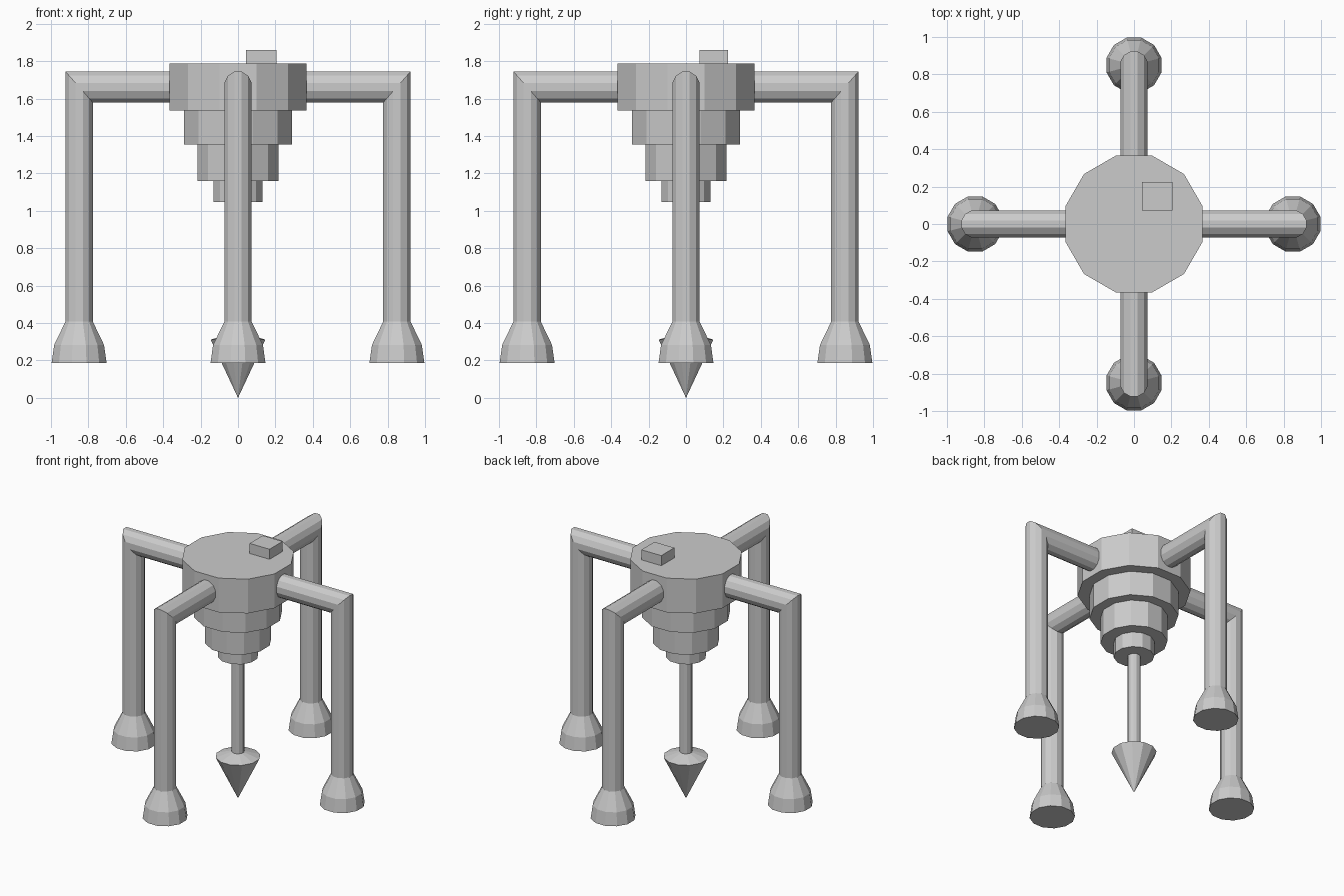
import bpy, bmesh
from math import cos, sin, pi

if "Cube" in bpy.data.objects:
    bpy.data.objects.remove(bpy.data.objects["Cube"])

SIDES = 12


def ring(r, z, n=SIDES, cx=0.0):
    """Polygon with flats facing the axes."""
    return [(cx + r * cos((i + 0.5) * 2 * pi / n), r * sin((i + 0.5) * 2 * pi / n), z)
            for i in range(n)]


def loft(name, rings, turn=0.0):
    """Skin a stack of rings and cap both ends."""
    bm = bmesh.new()
    loops = [[bm.verts.new(p) for p in pts] for pts in rings]
    for a, b in zip(loops, loops[1:]):
        n = len(a)
        for i in range(n):
            j = (i + 1) % n
            bm.faces.new((a[i], a[j], b[j], b[i]))
    bm.faces.new(loops[0][::-1])
    bm.faces.new(loops[-1])
    bmesh.ops.remove_doubles(bm, verts=bm.verts, dist=1e-5)
    bmesh.ops.recalc_face_normals(bm, faces=bm.faces)
    mesh = bpy.data.meshes.new(name)
    bm.to_mesh(mesh)
    bm.free()
    obj = bpy.data.objects.new(name, mesh)
    obj.rotation_euler.z = turn
    bpy.context.collection.objects.link(obj)
    return obj


# Stepped body: four drums narrowing downwards
tiers = [(0.378, 1.535, 1.787), (0.298, 1.355, 1.535),
         (0.225, 1.16, 1.355), (0.136, 1.048, 1.16)]
for k, (r, z0, z1) in enumerate(tiers):
    loft(f"body_tier_{k + 1}", [ring(r, z0), ring(r, z1)])

# Control box on top
bpy.ops.mesh.primitive_cube_add(size=1, location=(0.125, 0.149, 1.82))
box = bpy.context.object
box.name = "control_box"
box.scale = (0.162, 0.152, 0.082)

# Drill shaft and pointed bit
loft("drill_shaft", [ring(0.043, 0.33), ring(0.043, 1.06)])
bpy.ops.mesh.primitive_cone_add(vertices=SIDES, radius1=0, radius2=0.151, depth=0.311,
                                end_fill_type='NOTHING', location=(0, 0, 0.1555),
                                rotation=(0, 0, pi / SIDES))
bpy.context.object.name = "drill_bit"
loft("drill_bit_shoulder", [ring(0.151, 0.311), ring(0.04, 0.347)])

# Four legs: flared foot, upright, mitred elbow, arm into the body
LEG_X, LEG_R, ARM_Z = 0.8495, 0.0755, 1.662
for k, side in enumerate(("right", "back", "left", "front")):
    elbow = [(x, y, ARM_Z + 1.13 * (x - LEG_X)) for x, y, _ in ring(LEG_R, 0, cx=LEG_X)]
    arm_end = [(0.33, y, z) for _, y, z in elbow]
    loft(f"{side}_leg", [ring(0.152, 0.187, cx=LEG_X), ring(0.138, 0.283, cx=LEG_X),
                         ring(LEG_R, 0.408, cx=LEG_X), elbow, arm_end], k * pi / 2)
